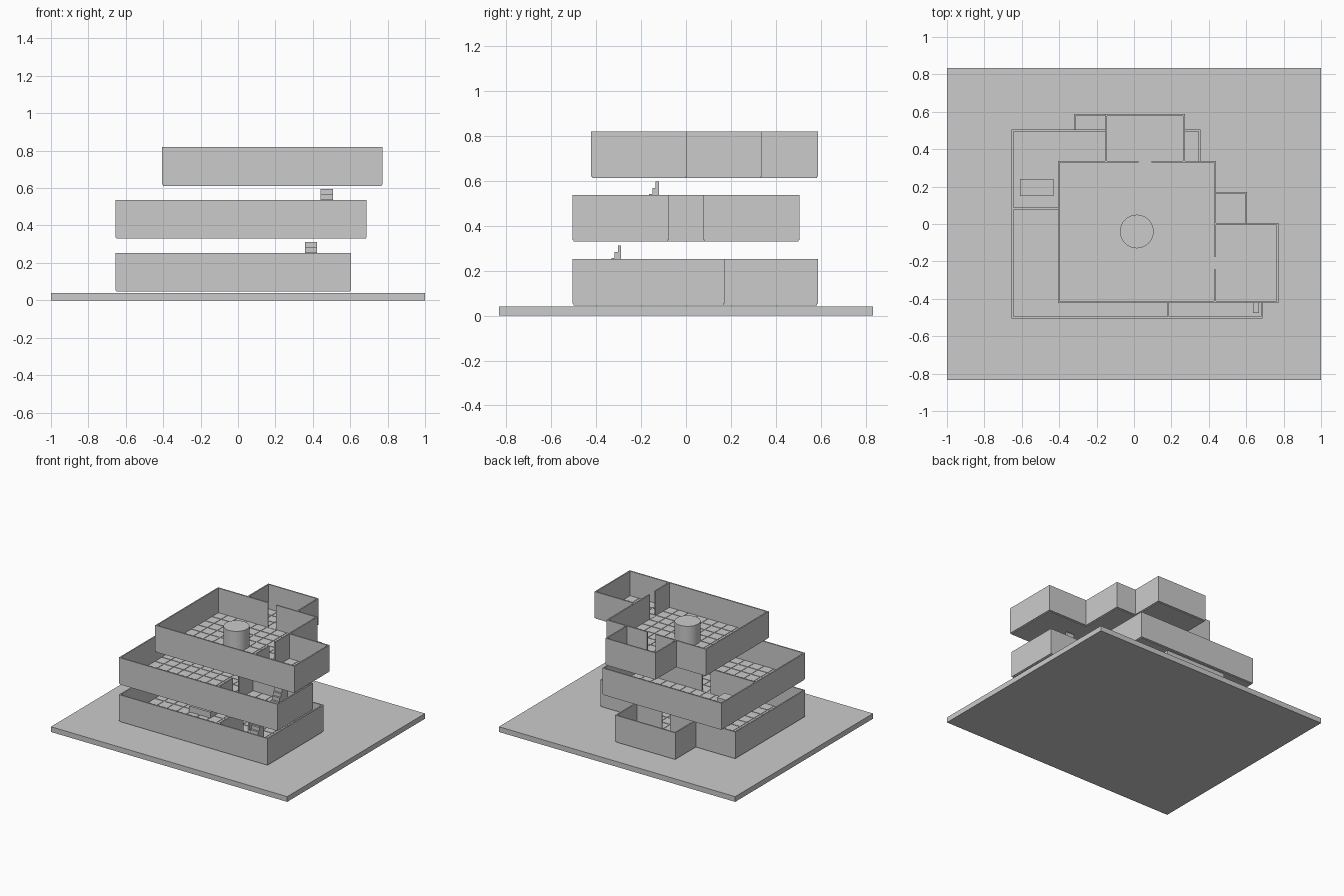
import bpy, bmesh
from mathutils import Matrix

if "Cube" in bpy.data.objects:
    bpy.data.objects.remove(bpy.data.objects["Cube"])

U = 1 / 12            # floor grid cell
T = 0.01              # wall thickness
FLOOR = 0.016         # floor slab thickness
WALL_TOP = 0.207      # wall top above level bottom
DOOR = 0.07           # door width


def boxes(name, items):
    """One object from a list of (x0, y0, z0, x1, y1, z1) boxes."""
    bm = bmesh.new()
    for x0, y0, z0, x1, y1, z1 in items:
        m = Matrix.Translation(((x0 + x1) / 2, (y0 + y1) / 2, (z0 + z1) / 2))
        m = m @ Matrix.Diagonal((x1 - x0, y1 - y0, z1 - z0, 1))
        bmesh.ops.create_cube(bm, size=1, matrix=m)
    me = bpy.data.meshes.new(name)
    bm.to_mesh(me)
    bm.free()
    ob = bpy.data.objects.new(name, me)
    bpy.context.collection.objects.link(ob)
    return ob


def wall_runs(rooms):
    """Merge the unit edges of all rooms into straight runs (axis, line, start, end)."""
    edges = set()
    for x0, y0, x1, y1 in rooms:
        for i in range(x0, x1):
            edges |= {("h", y0, i), ("h", y1, i)}
        for j in range(y0, y1):
            edges |= {("v", x0, j), ("v", x1, j)}
    runs = []
    for axis, line, i in sorted(edges):
        if runs and runs[-1][:2] == [axis, line] and runs[-1][3] == i:
            runs[-1][3] = i + 1
        else:
            runs.append([axis, line, i, i + 1])
    return runs


def build_level(n, ox, oy, z, rooms, doors):
    floor, tiles, walls, sills = [], [], [], []
    top = z + FLOOR
    for x0, y0, x1, y1 in rooms:
        floor.append((ox + x0 * U, oy + y0 * U, z, ox + x1 * U, oy + y1 * U, top))
        for i in range(x0, x1):
            for j in range(y0, y1):
                x, y, g = ox + i * U, oy + j * U, 0.003
                tiles.append((x + g, y + g, top, x + U - g, y + U - g, top + 0.003))
    for axis, line, a, b in wall_runs(rooms):
        o_run, o_line = (ox, oy) if axis == "h" else (oy, ox)
        c = o_line + line * U
        cuts = [o_run + a * U - T / 2]
        for d_axis, d_line, d in doors:
            if (d_axis, d_line) == (axis, line) and a < d < b:
                m = o_run + d * U
                cuts += [m - DOOR / 2, m + DOOR / 2]
                s = (m - DOOR / 2, c - T, m + DOOR / 2, c + T)
                if axis == "v":
                    s = (s[1], s[0], s[3], s[2])
                sills.append((s[0], s[1], top, s[2], s[3], top + 0.005))
        cuts.append(o_run + b * U + T / 2)
        for p, q in zip(cuts[::2], cuts[1::2]):
            r = (p, c - T / 2, q, c + T / 2)
            if axis == "v":
                r = (r[1], r[0], r[3], r[2])
            walls.append((r[0], r[1], z + 0.007, r[2], r[3], z + WALL_TOP))
    boxes(f"level_{n}_floor", floor)
    boxes(f"level_{n}_tiles", tiles)
    boxes(f"level_{n}_walls", walls)
    boxes(f"level_{n}_door_sills", sills)


def stairs(name, x, y_end, z):
    """Nine solid steps rising towards the back."""
    d, h, n = 0.0145, 0.0278, 9
    y = y_end - n * d
    boxes(name, [(x - 0.033, y + i * d, z, x + 0.033, y + (i + 1) * d, z + (i + 1) * h)
                 for i in range(n)])


# base plate
boxes("base_plate", [(-1, -0.833, 0, 1, 0.833, 0.04)])

# three storeys: main, back and right rooms in grid cells
build_level(1, -0.65, -0.5, 0.046,
            [(0, 0, 10, 10), (4, 10, 10, 13), (10, 0, 15, 8)],
            [("h", 10, 7), ("v", 10, 4)])
build_level(2, -0.65, -0.5, 0.33,
            [(0, 0, 10, 7), (0, 7, 12, 12), (10, 0, 16, 5)],
            [("h", 7, 5), ("v", 10, 2.5)])
build_level(3, -0.4, -0.417, 0.612,
            [(0, 0, 10, 9), (3, 9, 8, 12), (10, 0, 14, 5)],
            [("h", 9, 5.5), ("v", 10, 2.5)])

# stairs up to the next storey
stairs("lower_stairs", 0.39, -0.289, 0.062)
stairs("upper_stairs", 0.475, -0.121, 0.346)

# furniture
boxes("lower_table", [(-0.325, -0.127, 0.062, -0.145, -0.037, 0.11)])
boxes("middle_table", [(-0.61, 0.15, 0.346, -0.43, 0.24, 0.42)])
boxes("corner_chest", [(0.636, -0.475, 0.346, 0.669, -0.42, 0.39)])

# round pillar on the top storey
bpy.ops.mesh.primitive_cylinder_add(vertices=32, radius=0.09, depth=0.152,
                                    location=(0.015, -0.04, 0.704))
bpy.context.object.name = "round_pillar"
bpy.ops.object.shade_smooth_by_angle()
